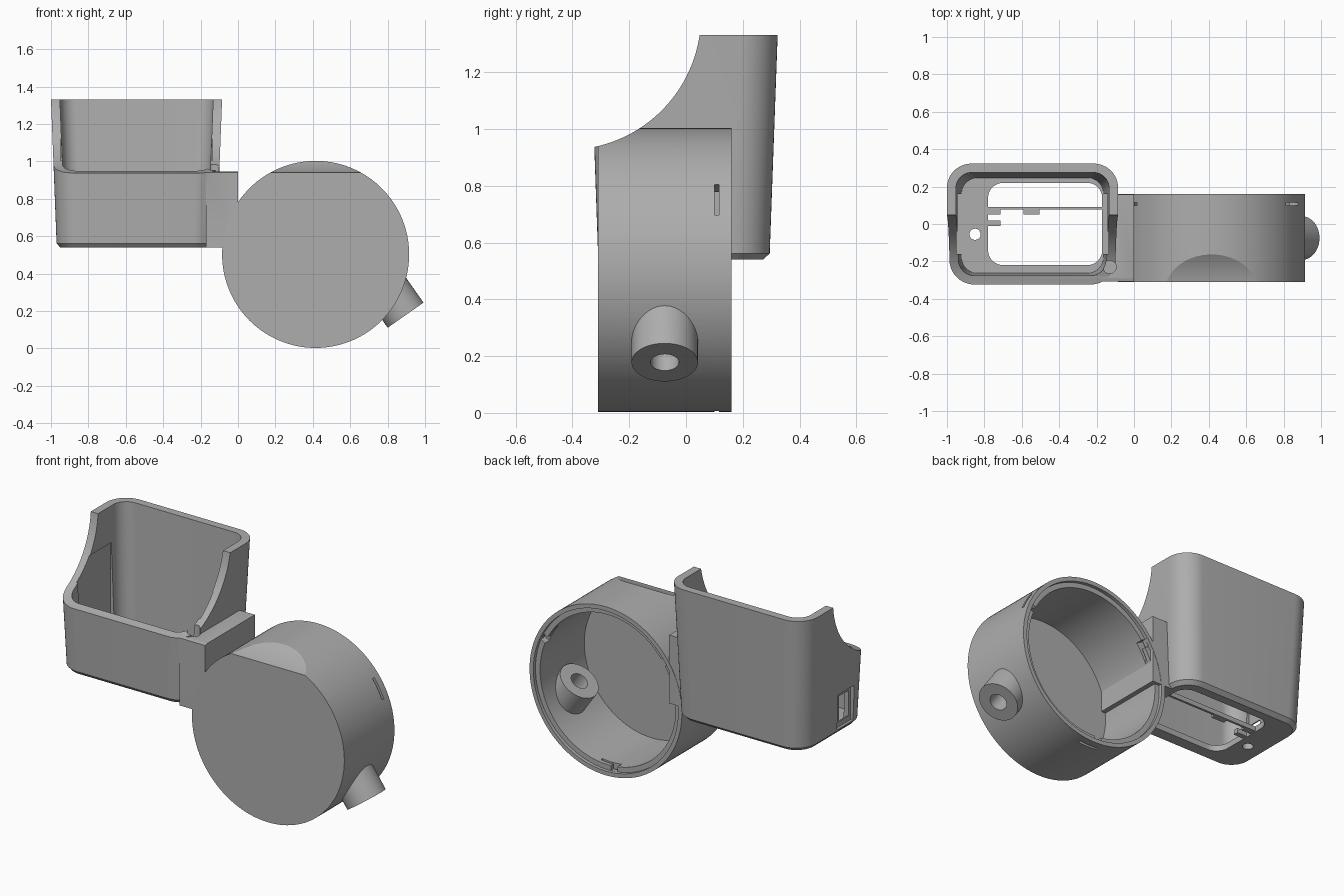
import bpy, bmesh
from math import cos, sin, pi, radians
from mathutils import Matrix, Vector

cube = bpy.data.objects.get("Cube")
if cube:
    bpy.data.objects.remove(cube)

grey = bpy.data.materials.new("plain grey")
grey.use_nodes = True
COLOUR = (0.42, 0.42, 0.42, 1)
grey.diffuse_color = COLOUR
grey.node_tree.nodes["Principled BSDF"].inputs["Base Color"].default_value = COLOUR


def to_object(name, bm):
    bmesh.ops.recalc_face_normals(bm, faces=bm.faces)
    mesh = bpy.data.meshes.new(name)
    bm.to_mesh(mesh)
    bm.free()
    mesh.materials.append(grey)
    obj = bpy.data.objects.new(name, mesh)
    bpy.context.collection.objects.link(obj)
    return obj


def box(name, x, y, z, matrix=Matrix()):
    bm = bmesh.new()
    size = Matrix.Diagonal((x[1] - x[0], y[1] - y[0], z[1] - z[0], 1))
    mid = Vector([sum(p) / 2 for p in (x, y, z)])
    bmesh.ops.create_cube(bm, size=1, matrix=matrix @ Matrix.Translation(mid) @ size)
    return to_object(name, bm)


def cylinder(name, radius, start, end, sides=96):
    start, end = Vector(start), Vector(end)
    axis = end - start
    turn = axis.to_track_quat("Z", "Y").to_matrix().to_4x4()
    bm = bmesh.new()
    bmesh.ops.create_cone(bm, cap_ends=True, segments=sides, radius1=radius, radius2=radius,
                          depth=axis.length, matrix=Matrix.Translation((start + end) / 2) @ turn)
    return to_object(name, bm)


def rounded_loft(name, sections, steps=12):
    """Loft rounded rectangles given as (z, x0, x1, y0, y1, corner radius)."""
    bm = bmesh.new()
    rings = []
    for z, x0, x1, y0, y1, r in sections:
        corners = [(x1 - r, y1 - r), (x0 + r, y1 - r), (x0 + r, y0 + r), (x1 - r, y0 + r)]
        ring = []
        for i, (cx, cy) in enumerate(corners):
            for k in range(steps + 1):
                a = (i + k / steps) * pi / 2
                ring.append(bm.verts.new((cx + r * cos(a), cy + r * sin(a), z)))
        rings.append(ring)
    for low, high in zip(rings, rings[1:]):
        for i in range(len(low)):
            j = (i + 1) % len(low)
            bm.faces.new((low[i], low[j], high[j], high[i]))
    bm.faces.new(rings[0])
    bm.faces.new(rings[-1])
    return to_object(name, bm)


def combine(obj, others, operation):
    """Bake boolean steps into obj and remove the helper shapes."""
    for other in others:
        mod = obj.modifiers.new("step", "BOOLEAN")
        mod.object, mod.operation, mod.solver = other, operation, "EXACT"
        bpy.context.view_layer.update()
        graph = bpy.context.evaluated_depsgraph_get()
        mesh = bpy.data.meshes.new_from_object(obj.evaluated_get(graph))
        obj.modifiers.clear()
        obj.data = mesh
        bpy.data.objects.remove(other)


# Round drum, open at the back with a stepped rim
CX, CZ, FRONT, BACK = 0.415, 0.503, -0.31, 0.16


def along_y(name, radius, y0, y1):
    return cylinder(name, radius, (CX, y0, CZ), (CX, y1, CZ), 128)


drum = along_y("round_drum", 0.5, FRONT, BACK)
combine(drum, [along_y("drum_cavity", 0.445, FRONT + 0.035, 0.3),
               along_y("rim_step", 0.475, BACK - 0.02, 0.3)], "DIFFERENCE")

# Three locking notches and slots around the rim
for angle in (30, 150, 270):
    spin = Matrix.Translation((CX, 0, CZ)) @ Matrix.Rotation(-radians(angle), 4, "Y")
    combine(drum, [box("lock_slot", (0.4, 0.55), (0.1, 0.116), (-0.063, 0.063), spin),
                   box("lock_notch", (0.4, 0.472), (0.1, 0.2), (-0.063, -0.02), spin)],
            "DIFFERENCE")

# Slanted spout through the drum wall
axis = Vector((0.574, 0, -0.819))
tip = Vector((0.896, -0.075, 0.178))
combine(drum, [cylinder("spout", 0.117, tip - axis * 0.25, tip, 64)], "UNION")
combine(drum, [cylinder("spout_bore", 0.05, tip - axis * 0.4, tip + axis * 0.1, 48)], "DIFFERENCE")

# Tapered holder with a chamfered base, joined to the drum by a block
holder = rounded_loft("holder", [(0.54, -0.95, -0.135, -0.29, 0.272, 0.11),
                                 (0.562, -0.97, -0.115, -0.31, 0.295, 0.13),
                                 (1.332, -1.0, -0.085, -0.337, 0.323, 0.13)])
block = box("joining_block", (-0.17, 0.0), (FRONT + 0.002, BACK - 0.002), (0.54, 0.945))
combine(holder, [block], "UNION")
combine(holder, [
    rounded_loft("holder_cavity", [(0.575, -0.922, -0.163, -0.263, 0.247, 0.085),
                                   (1.4, -0.955, -0.13, -0.292, 0.278, 0.085)]),
    rounded_loft("floor_opening", [(0.4, -0.78, -0.17, -0.22, 0.22, 0.08),
                                   (0.7, -0.78, -0.17, -0.22, 0.22, 0.08)]),
    cylinder("floor_hole", 0.03, (-0.85, -0.055, 0.4), (-0.85, -0.055, 0.7), 32),
    box("port_recess", (-1.1, -0.955), (-0.18, -0.03), (0.57, 0.78)),
    box("port_opening", (-1.1, -0.85), (-0.16, -0.07), (0.6, 0.75)),
    box("side_recess", (-0.948, -0.137), (-0.16, 0.16), (0.58, 1.12)),
    cylinder("cable_hole", 0.035, (-0.13, -0.23, 0.91), (-0.13, -0.23, 1.2), 32),
], "DIFFERENCE")

# Thin rail and clips across the floor opening
for name, x, y in [("rail", (-0.8, -0.16), (0.078, 0.092)),
                   ("rail_end_clip", (-0.8, -0.715), (0.052, 0.08)),
                   ("rail_mid_clip", (-0.59, -0.505), (0.052, 0.08)),
                   ("lower_clip", (-0.8, -0.715), (-0.012, 0.018))]:
    combine(holder, [box(name, x, y, (0.545, 0.573))], "UNION")

# One sweeping scoop across the tops of both parts
for part in (drum, holder):
    combine(part, [cylinder("scoop", 0.473, (-1.5, -0.42, 1.4), (1.5, -0.42, 1.4), 160)],
            "DIFFERENCE")

for part in (drum, holder):
    bpy.ops.object.select_all(action="DESELECT")
    part.select_set(True)
    bpy.context.view_layer.objects.active = part
    bpy.ops.object.shade_smooth_by_angle(angle=radians(30))
